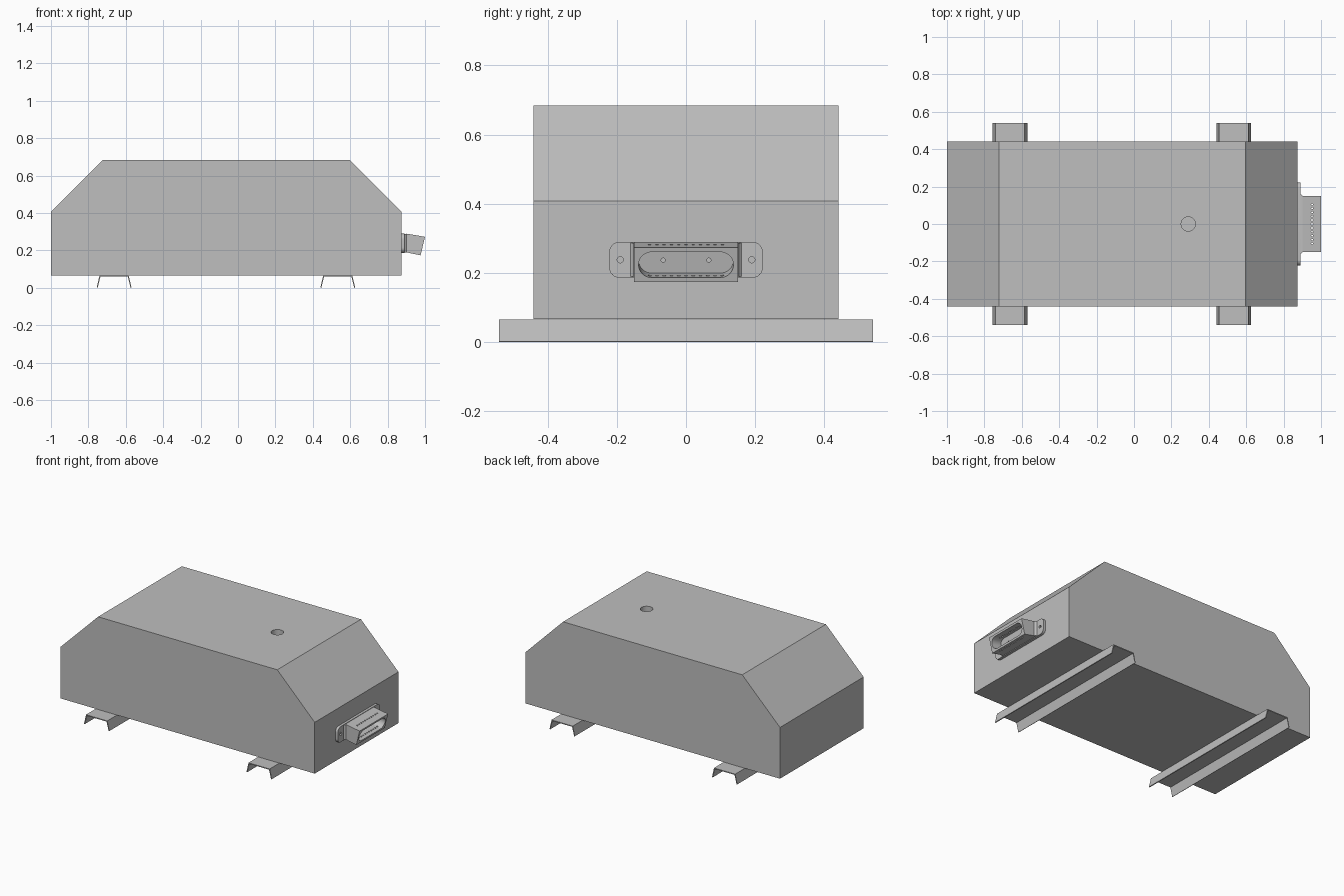
import bpy, bmesh, math
from mathutils import Matrix, Vector

cube = bpy.data.objects.get("Cube")
if cube:
    bpy.data.objects.remove(cube)

grey = bpy.data.materials.new("plain_grey")
grey.use_nodes = True
COLOUR = (0.52, 0.52, 0.52, 1)
grey.diffuse_color = COLOUR
grey.node_tree.nodes["Principled BSDF"].inputs["Base Color"].default_value = COLOUR


def prism(name, outline, vector, place=Matrix()):
    """Extrude a closed outline of 3D points along a vector."""
    bm = bmesh.new()
    face = bm.faces.new([bm.verts.new(p) for p in outline])
    new = bmesh.ops.extrude_face_region(bm, geom=[face])["geom"]
    verts = [v for v in new if isinstance(v, bmesh.types.BMVert)]
    bmesh.ops.translate(bm, verts=verts, vec=vector)
    bmesh.ops.recalc_face_normals(bm, faces=bm.faces)
    bm.transform(place)
    mesh = bpy.data.meshes.new(name)
    bm.to_mesh(mesh)
    bm.free()
    mesh.materials.append(grey)
    obj = bpy.data.objects.new(name, mesh)
    bpy.context.collection.objects.link(obj)
    return obj


def side_prism(name, points, half_width):
    """Side profile in x and z, spread evenly across y."""
    return prism(name, [(x, -half_width, z) for x, z in points], (0, 2 * half_width, 0))


def rounded(half_y, half_z, radius, steps=8):
    """Rounded rectangle in the y-z plane."""
    points = []
    for corner, (sy, sz) in enumerate([(1, 1), (-1, 1), (-1, -1), (1, -1)]):
        for i in range(steps + 1):
            a = math.pi / 2 * (corner + i / steps)
            p = Vector((0, sy * (half_y - radius) + radius * math.cos(a),
                        sz * (half_z - radius) + radius * math.sin(a)))
            if not points or (p - points[-1]).length > 1e-5:
                points.append(p)
    if (points[0] - points[-1]).length < 1e-5:
        points.pop()
    return points


def circle(radius, n=24):
    return [(radius * math.cos(2 * math.pi * i / n), radius * math.sin(2 * math.pi * i / n), 0)
            for i in range(n)]


def cut(obj, cutters):
    """Subtract the cutters, bake the result, then drop the cutters."""
    for c in cutters:
        c.hide_render = True
        mod = obj.modifiers.new("cut", "BOOLEAN")
        mod.operation = "DIFFERENCE"
        mod.solver = "EXACT"
        mod.object = c
    bpy.context.view_layer.update()
    baked = bpy.data.meshes.new_from_object(obj.evaluated_get(bpy.context.evaluated_depsgraph_get()))
    obj.modifiers.clear()
    obj.data = baked
    for c in cutters:
        bpy.data.objects.remove(c)


def smooth(obj):
    bpy.ops.object.select_all(action="DESELECT")
    obj.select_set(True)
    bpy.context.view_layer.objects.active = obj
    bpy.ops.object.shade_smooth_by_angle(angle=math.radians(30))


# Main body with sloped shoulders and a round hole in the top
body = side_prism("body", [(-1, 0.067), (0.873, 0.067), (0.873, 0.408), (0.597, 0.684),
                           (-0.722, 0.684), (-1, 0.408)], 0.44)
cut(body, [prism("top_hole_cutter", circle(0.038, 32), (0, 0, 0.2),
                 Matrix.Translation((0.29, 0, 0.63)))])
smooth(body)

# Two thin folded channel rails under the body
half = [(0.078, 0.066), (0.093, 0.002), (0.088, 0), (0.073, 0.06)]
section = half + [(-x, z) for x, z in reversed(half)]
for name, cx in (("rear_rail", -0.6625), ("front_rail", 0.5335)):
    side_prism(name, [(cx + x, z) for x, z in section], 0.54)

# Connector flange with two screw holes
centre_z = 0.238
flange = prism("connector_flange", rounded(0.222, 0.052, 0.03), (0.017, 0, 0),
               Matrix.Translation((0.873, 0, centre_z)))
turn = Matrix.Rotation(math.pi / 2, 4, "Y")
cut(flange, [prism("screw_cutter", circle(0.012), (0, 0, 0.03),
                   Matrix.Translation((0.876, y, centre_z)) @ turn) for y in (-0.19, 0.19)])
smooth(flange)

# Screw hole collars
for name, y in (("right_screw_collar", -0.19), ("left_screw_collar", 0.19)):
    at = Matrix.Translation((0.888, y, centre_z)) @ turn
    collar = prism(name, circle(0.014), (0, 0, 0.003), at)
    cut(collar, [prism("collar_cutter", circle(0.009), (0, 0, 0.02),
                       Matrix.Translation((-0.01, 0, 0)) @ at)])
    smooth(collar)

# Flared neck between flange and housing
flare = [(0.885, 0.168), (0.892, 0.158), (0.902, 0.151)]
neck = flare + [(x, -y) for x, y in reversed(flare)]
prism("connector_neck", [(x, y, 0.19) for x, y in neck], (0, 0, 0.097))

# Housing that droops slightly, with a slot in its face
housing = side_prism("connector_housing", [(0.9, 0.19), (0.976, 0.174), (1, 0.273), (0.9, 0.29)], 0.15)
droop = Matrix.Rotation(math.radians(11), 4, "Y")
slot_place = Matrix.Translation((0.988, 0, 0.2235)) @ droop
cutters = [prism("slot_cutter", rounded(0.137, 0.038, 0.038), (0.12, 0, 0),
                 slot_place @ Matrix.Translation((-0.07, 0, 0)))]
# Row of small pin holes through the upper and lower walls
for i in range(11):
    cutters.append(prism("pin_cutter", circle(0.005, 10), (0, 0, 0.2),
                         Matrix.Translation((0.952, (i - 5) * 0.021, 0.13))))
# Two small holes in the slot floor
for y in (-0.066, 0.066):
    cutters.append(prism("floor_cutter", circle(0.006, 12), (0, 0, 0.04),
                         Matrix.Translation((0.906, y, 0.237)) @ turn))
cut(housing, cutters)
smooth(housing)
